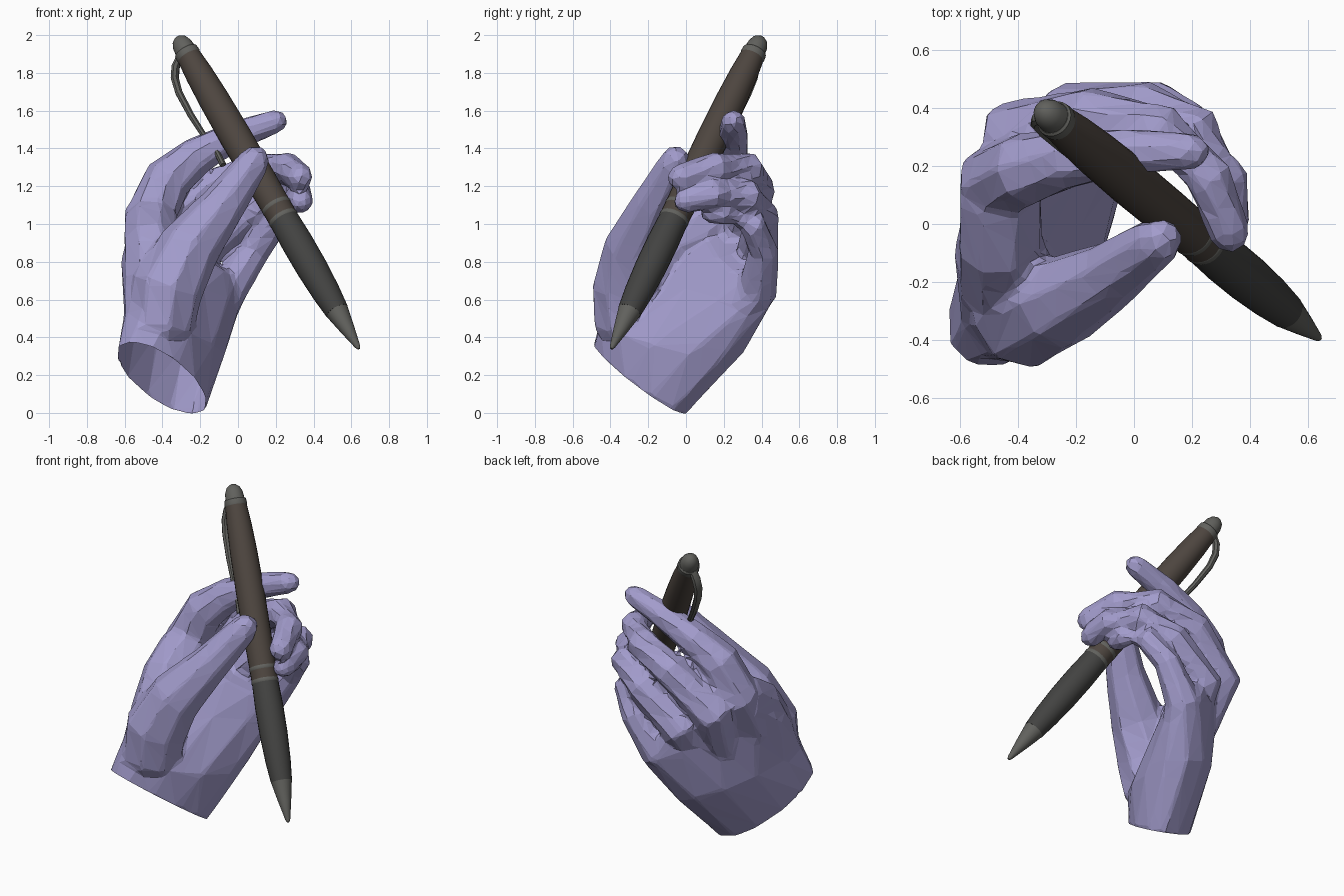
import bpy, bmesh, math
from mathutils import Vector

if "Cube" in bpy.data.objects:
    bpy.data.objects.remove(bpy.data.objects["Cube"])


def material(name, rgb):
    m = bpy.data.materials.new(name)
    m.diffuse_color = (*rgb, 1)
    m.use_nodes = True
    m.node_tree.nodes["Principled BSDF"].inputs["Base Color"].default_value = m.diffuse_color
    return m


def add_loft(bm, rings):
    """Bridge rings of points into a closed skin."""
    vs = [[bm.verts.new(p) for p in ring] for ring in rings]
    n = len(vs[0])
    faces = [bm.faces.new((a[i], a[(i + 1) % n], b[(i + 1) % n], b[i]))
             for a, b in zip(vs, vs[1:]) for i in range(n)]
    faces += [bm.faces.new(vs[0]), bm.faces.new(vs[-1])]
    bmesh.ops.recalc_face_normals(bm, faces=faces)


def circle(c, u, v, n):
    return [c + u * math.cos(2 * math.pi * i / n) + v * math.sin(2 * math.pi * i / n)
            for i in range(n)]


def tube_rings(path, n=8, ref=Vector((0, 0, 1)), flat=1.0, round_ends=True):
    """path holds (x, y, z, radius); ends may be rounded off."""
    pts = [(Vector(p[:3]), p[3]) for p in path]
    if round_ends:
        d0 = (pts[0][0] - pts[1][0]).normalized()
        d1 = (pts[-1][0] - pts[-2][0]).normalized()
        a, b = pts[0], pts[-1]
        pts = ([(a[0] + d0 * a[1] * .75, a[1] * .55)] + pts
               + [(b[0] + d1 * b[1] * .6, b[1] * .8), (b[0] + d1 * b[1], b[1] * .38)])
    rings = []
    for i, (p, r) in enumerate(pts):
        t = (pts[min(i + 1, len(pts) - 1)][0] - pts[max(i - 1, 0)][0]).normalized()
        u = t.cross(ref).normalized()
        v = u.cross(t).normalized()
        rings.append(circle(p, u * r, v * r * flat, n))
    return rings


def finish(bm, name, mat, smooth=False):
    me = bpy.data.meshes.new(name)
    bm.to_mesh(me)
    bm.free()
    ob = bpy.data.objects.new(name, me)
    bpy.context.collection.objects.link(ob)
    me.materials.append(mat)
    bpy.ops.object.select_all(action='DESELECT')
    ob.select_set(True)
    bpy.context.view_layer.objects.active = ob
    if smooth:
        bpy.ops.object.shade_smooth_by_angle(angle=math.radians(35))
    return ob


skin = material("skin", (.36, .33, .60))
dark = material("grip_dark", (.055, .055, .053))
brown = material("barrel_brown", (.075, .06, .05))
metal = material("metal", (.12, .12, .11))

# Palm: centre, half width towards the little finger, half thickness towards the back
bm = bmesh.new()
palm = [
    ((-.405, -.25, .175), (.05, .24, -.165), (-.235, -.06, .10)),
    ((-.335, -.07, .42), (.18, .375, -.10), (-.205, .11, .06)),
    ((-.30, .13, .70), (.30, .33, -.10), (-.12, .13, .04)),
    ((-.28, .26, .89), (.27, .15, -.17), (-.09, .10, .06)),
]
palm = [(Vector(c), Vector(u), Vector(v)) for c, u, v in palm]
add_loft(bm, [circle(c, u, v, 12) for c, u, v in palm])

# Thumb, web and fingers, each from inside the palm to the tip
digits = {
    "thumb": [(-.41, -.31, .45, .18), (-.375, -.305, .66, .195), (-.255, -.27, .88, .165),
              (-.08, -.175, 1.10, .12), (.02, -.10, 1.24, .10), (.08, -.06, 1.325, .088)],
    "web": [(-.43, -.22, .68, .17), (-.46, -.07, .90, .15), (-.46, .10, 1.00, .15)],
    "index": [(-.46, -.02, .75, .13), (-.47, .15, 1.03, .14), (-.37, .19, 1.24, .13),
              (-.22, .225, 1.36, .105), (-.02, .25, 1.465, .083), (.19, .25, 1.54, .068)],
    "middle": [(-.36, .15, .65, .11), (-.41, .31, .96, .125), (-.15, .37, 1.19, .105),
               (.10, .32, 1.29, .096), (.26, .16, 1.30, .086), (.325, -.02, 1.25, .075)],
    "ring": [(-.22, .22, .60, .11), (-.22, .38, .84, .115), (.04, .40, 1.05, .095),
             (.22, .32, 1.15, .092), (.32, .15, 1.16, .08), (.33, .01, 1.125, .072)],
    "little": [(-.15, .22, .45, .11), (-.06, .38, .65, .11), (.09, .41, .86, .082),
               (.19, .35, 1.0, .078), (.25, .21, 1.06, .07), (.245, .14, 1.06, .062)],
}
for path in digits.values():
    add_loft(bm, tube_rings(path, ref=Vector((.31, -.82, .47))))
hand = finish(bm, "hand", skin)

# Fuse the hand into one skin and cut it down to broad flat facets
m = hand.modifiers.new("fuse", 'REMESH')
m.mode, m.voxel_size = 'VOXEL', .018
m = hand.modifiers.new("soften", 'SMOOTH')
m.factor, m.iterations = .5, 3
m = hand.modifiers.new("facets", 'DECIMATE')
m.ratio = .055
for name in ("fuse", "soften", "facets"):
    bpy.ops.object.modifier_apply(modifier=name)

# Cut the wrist open, leaving the hollow end of the skin
wrist_c, wrist_n = palm[0][0], palm[0][2].cross(palm[0][1]).normalized()
if wrist_n.z < 0:
    wrist_n.negate()
bm = bmesh.new()
bm.from_mesh(hand.data)
bmesh.ops.bisect_plane(bm, geom=bm.verts[:] + bm.edges[:] + bm.faces[:],
                       plane_co=wrist_c + wrist_n * .012, plane_no=wrist_n, clear_inner=True)
for f in bm.faces:
    f.smooth = False
bm.to_mesh(hand.data)
bm.free()

# Pen: lathed parts along one slanted axis, (fraction of length, radius)
TIP, END = Vector((.64, -.395, .34)), Vector((-.32, .40, 1.99))
AXIS = (END - TIP).normalized()
SIDE = AXIS.cross(Vector((0, 0, 1))).normalized()
UP = SIDE.cross(AXIS)


def pen_part(name, profile, mat):
    b = bmesh.new()
    add_loft(b, [circle(TIP.lerp(END, t), SIDE * r, UP * r, 24) for t, r in profile])
    finish(b, name, mat, True)


pen_part("pen_tip", [(0, .008), (.008, .015), (.06, .038), (.12, .062)], metal)
pen_part("pen_grip", [(.12, .063), (.18, .075), (.26, .083), (.34, .084), (.412, .079)], dark)
for k, t in enumerate((.41, .448)):
    pen_part(f"pen_ring_{k + 1}", [(t, .078), (t + .003, .081), (t + .010, .081), (t + .013, .078)], metal)
pen_part("pen_band", [(.415, .079), (.455, .079)], brown)
pen_part("pen_barrel", [(.452, .079), (.55, .083), (.68, .085), (.80, .081), (.88, .074), (.945, .063)], brown)
pen_part("pen_collar", [(.935, .064), (.94, .067), (.953, .065), (.957, .058)], metal)
pen_part("pen_cap", [(.955, .057), (.975, .053), (.99, .040), (.998, .02), (1, .006)], metal)

# Clip: a bowed strip that springs away from the barrel
out = Vector((-.81, .19, -.56)).normalized()
clip = []
for t, d, r in ((.95, .045, .02), (.935, .09, .022), (.91, .125, .022), (.87, .145, .02),
                (.80, .15, .018), (.74, .145, .016), (.67, .13, .016), (.635, .135, .018)):
    clip.append((*(TIP.lerp(END, t) + out * d), r))
b = bmesh.new()
add_loft(b, tube_rings(clip, 8, ref=out.cross(AXIS), flat=1.3, round_ends=False))
finish(b, "pen_clip", metal, True)
